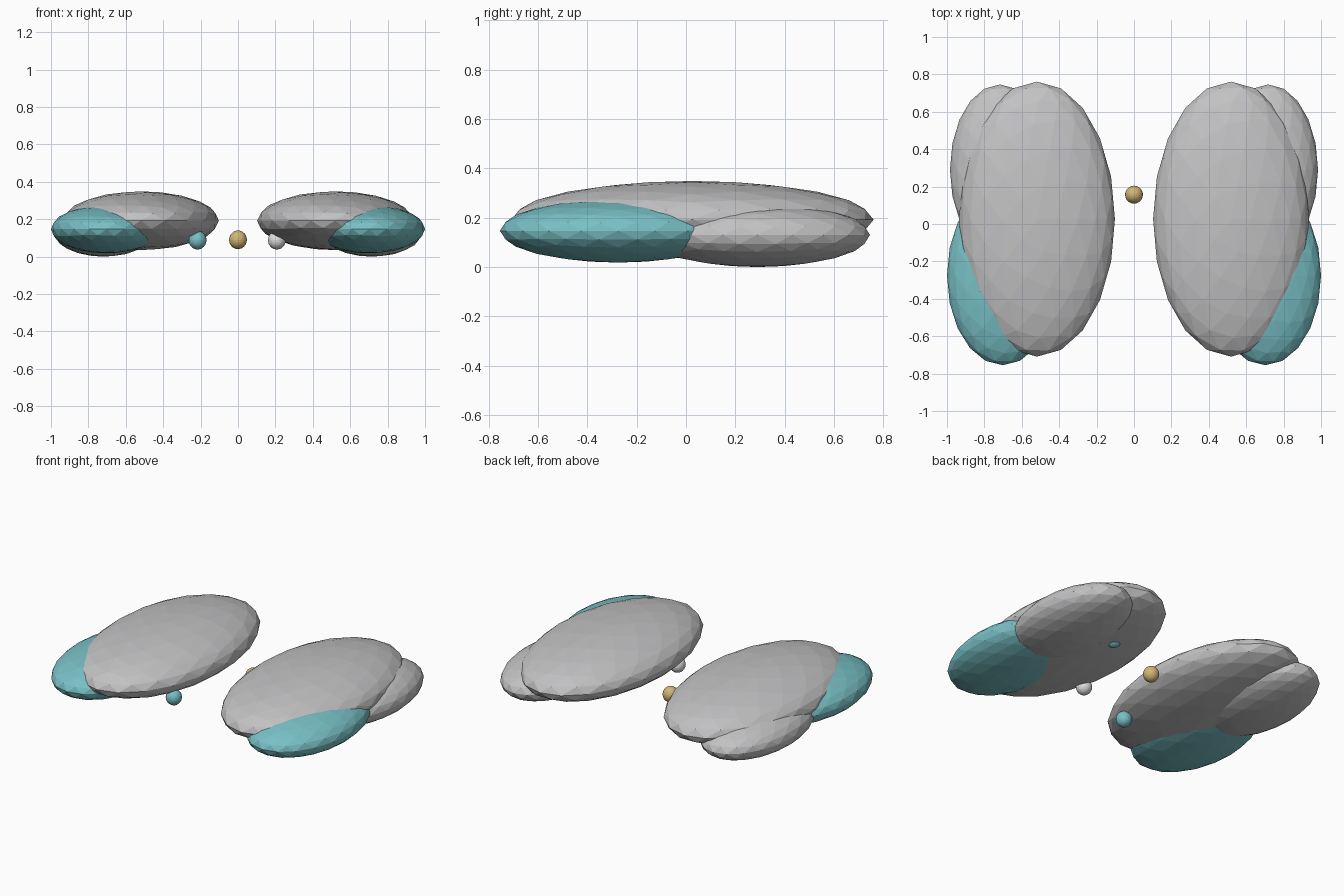
import bpy

if "Cube" in bpy.data.objects:
    bpy.data.objects.remove(bpy.data.objects["Cube"])


def material(name, rgb):
    m = bpy.data.materials.new(name)
    m.diffuse_color = (*rgb, 1.0)
    m.use_nodes = True
    m.node_tree.nodes["Principled BSDF"].inputs["Base Color"].default_value = m.diffuse_color
    return m


grey = material("soft grey", (0.54, 0.54, 0.55))
teal = material("teal", (0.19, 0.53, 0.565))
gold = material("dull gold", (0.64, 0.47, 0.18))
white = material("off white", (0.74, 0.74, 0.74))


def blob(name, centre, radii, mat):
    """Flat-shaded icosphere stretched to an ellipsoid."""
    bpy.ops.mesh.primitive_ico_sphere_add(subdivisions=3, radius=1, location=centre)
    ob = bpy.context.object
    ob.name = name
    ob.scale = radii
    bpy.ops.object.transform_apply(location=False, rotation=False, scale=True)
    ob.data.materials.append(mat)
    return ob


# Large flattened lobes, mirrored left and right
for side, s in (("left", -1), ("right", 1)):
    blob(f"main_lobe_{side}", (s * 0.519, 0.026, 0.192), (0.417, 0.735, 0.157), grey)
    blob(f"front_lobe_{side}", (s * 0.702, -0.275, 0.147), (0.298, 0.48, 0.129), teal)
    blob(f"rear_lobe_{side}", (s * 0.717, 0.29, 0.13), (0.267, 0.456, 0.13), grey)

# Small beads between and under the lobes
for name, centre, mat in (
    ("centre_bead", (0.0, 0.157, 0.09), gold),
    ("left_bead", (-0.216, -0.35, 0.088), teal),
    ("right_bead", (0.208, -0.21, 0.088), white),
    ("hidden_bead", (0.43, 0.326, 0.09), teal),
):
    blob(name, centre, (0.048, 0.048, 0.05), mat)
